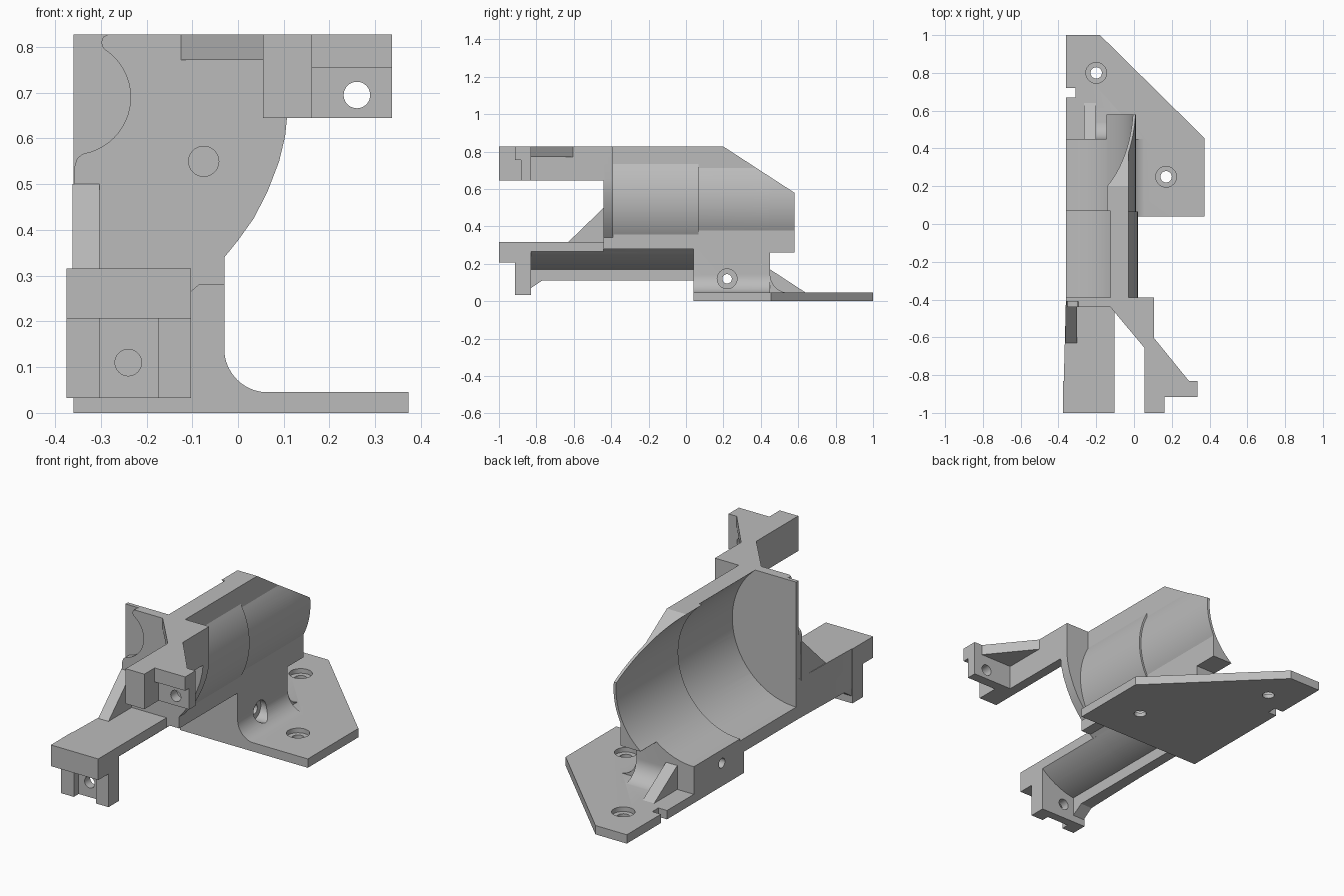
import bpy, bmesh, math
from mathutils import Vector

if "Cube" in bpy.data.objects:
    bpy.data.objects.remove(bpy.data.objects["Cube"])

grey = bpy.data.materials.new("plain grey")
grey.diffuse_color = (0.5, 0.5, 0.5, 1)
grey.use_nodes = True
grey.node_tree.nodes["Principled BSDF"].inputs["Base Color"].default_value = grey.diffuse_color
CX, CZ = -0.36, 0.545          # axis of the cradle bore


def arc(cx, cy, r, a0, a1, n=16):
    return [(cx + r * math.cos(math.radians(a0 + (a1 - a0) * i / n)),
             cy + r * math.sin(math.radians(a0 + (a1 - a0) * i / n))) for i in range(n + 1)]


def prism(name, pts, axis, a, b):
    """Extrude a 2D outline along an axis from a to b."""
    place = {"x": lambda p, t: (t, p[0], p[1]),
             "y": lambda p, t: (p[0], t, p[1]),
             "z": lambda p, t: (p[0], p[1], t)}[axis]
    bm = bmesh.new()
    lo = [bm.verts.new(place(p, a)) for p in pts]
    hi = [bm.verts.new(place(p, b)) for p in pts]
    n = len(pts)
    bm.faces.new(lo)
    bm.faces.new(hi)
    for i in range(n):
        bm.faces.new((lo[i], lo[(i + 1) % n], hi[(i + 1) % n], hi[i]))
    bmesh.ops.recalc_face_normals(bm, faces=bm.faces)
    me = bpy.data.meshes.new(name)
    bm.to_mesh(me)
    bm.free()
    me.materials.append(grey)
    ob = bpy.data.objects.new(name, me)
    bpy.context.collection.objects.link(ob)
    return ob


def box(name, x0, x1, y0, y1, z0, z1):
    return prism(name, [(x0, y0), (x1, y0), (x1, y1), (x0, y1)], "z", z0, z1)


def rod(name, c, r, axis, a, b, n=40):
    return prism(name, arc(c[0], c[1], r, 0, 360 - 360 / n, n - 1), axis, a, b)


def combine(base, others, op):
    """Apply boolean operations and remove the helpers."""
    bpy.context.view_layer.objects.active = base
    for o in others:
        o.hide_render = True
        m = base.modifiers.new("bool", "BOOLEAN")
        m.object, m.operation, m.solver = o, op, "EXACT"
        bpy.ops.object.modifier_apply(modifier=m.name)
        bpy.data.objects.remove(o)


def bulge(r):
    a = math.degrees(math.acos(0.33 / r))
    return arc(CX, CZ, r, -a, a, 24)


# round underside shared by the cradle and the lower arm
under = arc(CX, CZ, 0.38, -81.3, -47.5)

# cradle: front section, rear section on the base, overhanging rear lip
cradle = prism("cradle", [(-.36, .11), (-.303, .11)] + under + [(-.085, .28), (-.03, .28)]
               + bulge(.38) + [(-.03, .827), (-.36, .827)], "y", -.41, .066)
rear = prism("rear", [(-.36, 0), (.065, 0)] + arc(.065, .14, .095, 270, 180)
             + bulge(.37) + [(-.03, .827), (-.36, .827)], "y", .04, .45)
lip = prism("lip", [(-.145, .26), (-.03, .26)] + bulge(.37)
            + [(-.03, .827), (-.145, .827)], "y", .44, .58)
combine(cradle, [rear, lip], "UNION")
combine(cradle, [
    rod("front_bore", (CX, CZ), .367, "y", -.39, .07, 96),
    rod("rear_bore", (CX, CZ), .356, "y", .05, .7, 96),
    prism("slope", [(.2, .827), (.58, .58), (.7, .502), (.7, 1), (.2, 1)], "x", -.6, .3),
], "DIFFERENCE")

# base plate with an angled corner and an edge notch
plate = prism("base_plate", [(-.36, .04), (.373, .04), (.373, .455), (-.18, 1), (-.36, 1),
                             (-.36, .72), (-.31, .72), (-.31, .67), (-.36, .67)], "z", 0, .046)
fillet = prism("rear_fillet", [(.44, 0), (.55, 0)] + arc(.55, .145, .1, 270, 180)
               + [(.44, .145)], "x", -.205, -.03)
gusset = prism("rear_gusset", [(.44, 0), (.64, 0), (.64, .046), (.45, .17), (.44, .17)],
               "x", -.265, -.2)
combine(cradle, [plate, fillet, gusset], "UNION")
holes = [rod("side_hole", (.22, .12), .025, "x", -.6, .3),
         rod("side_recess", (.22, .12), .053, "x", -.06, .3)]
for c in ((-.2, .8), (.17, .25)):
    holes += [rod("screw_hole", c, .03, "z", -.1, .1), rod("screw_recess", c, .055, "z", .022, .1)]
combine(cradle, holes, "DIFFERENCE")

# front flange with the shaft notch and a screw hole
flange = prism("front_flange", [(-.36, .29), (-.103, .29), (-.103, .265), (-.085, .28), (-.03, .28),
               (-.03, .34), (.0, .377), (.035, .426), (.065, .485), (.09, .55), (.103, .605),
               (.107, .645), (.107, .827), (-.285, .827), (-.295, .822), (-.299, .81), (-.296, .8)]
               + arc(-.36, .69, .125, 57, -72, 24)
               + [(-.34, .566), (-.352, .556), (-.357, .54)], "y", -.44, -.39)
combine(flange, [rod("flange_hole", (-.075, .55), .033, "y", -.6, -.3)], "DIFFERENCE")

# lower arm, slightly wider at its tip
arm = prism("lower_arm", [(-.36, .11), (-.303, .11)] + under + [(-.103, .316), (-.36, .316)],
            "y", -.84, -.39)
for v in arm.data.vertices:
    if v.co.x < -.35 and v.co.y < -.8:
        v.co.x = -.372
head = box("arm_head", -.375, -.103, -1, -.83, .206, .316)
foot = box("arm_foot", -.375, -.103, -.915, -.83, .033, .21)
brace = prism("foot_brace", [(-.84, .07), (-.83, .07), (-.77, .11), (-.77, .15), (-.84, .15)],
              "x", -.37, -.303)
web = prism("arm_gusset", [(-.43, .3), (-.63, .3), (-.63, .316), (-.44, .5), (-.43, .5)],
            "x", -.362, -.303)
combine(arm, [head, foot, brace, web], "UNION")
combine(arm, [box("nut_slot", -.303, -.175, -.95, -.875, -.1, .206),
              rod("foot_hole", (-.24, .11), .029, "y", -1.1, -.8)], "DIFFERENCE")

# upper arm: thin web plate, spine wall, end block and screw tab
upper = prism("upper_arm", [(-.125, -.43), (-.125, -.44), (.055, -.655), (.055, -.95), (.29, -.84),
                            (.29, -.83), (.107, -.605), (.107, -.43)], "z", .772, .827)
combine(upper, [box("spine", .055, .107, -.9, -.43, .645, .827),
                box("end_block", .055, .162, -1, -.83, .645, .827),
                box("screw_tab", .15, .337, -.915, -.83, .645, .827)], "UNION")
combine(upper, [box("tab_recess", .162, .4, -.95, -.882, .6, .755),
                rod("tab_hole", (.26, .695), .029, "y", -1.1, -.7)], "DIFFERENCE")

# join the bracket into one clean solid
combine(cradle, [flange, arm, upper], "UNION")
cradle.name = "motor_bracket"
bpy.context.view_layer.objects.active = cradle
cradle.select_set(True)
bpy.ops.object.shade_smooth_by_angle(angle=math.radians(25))
